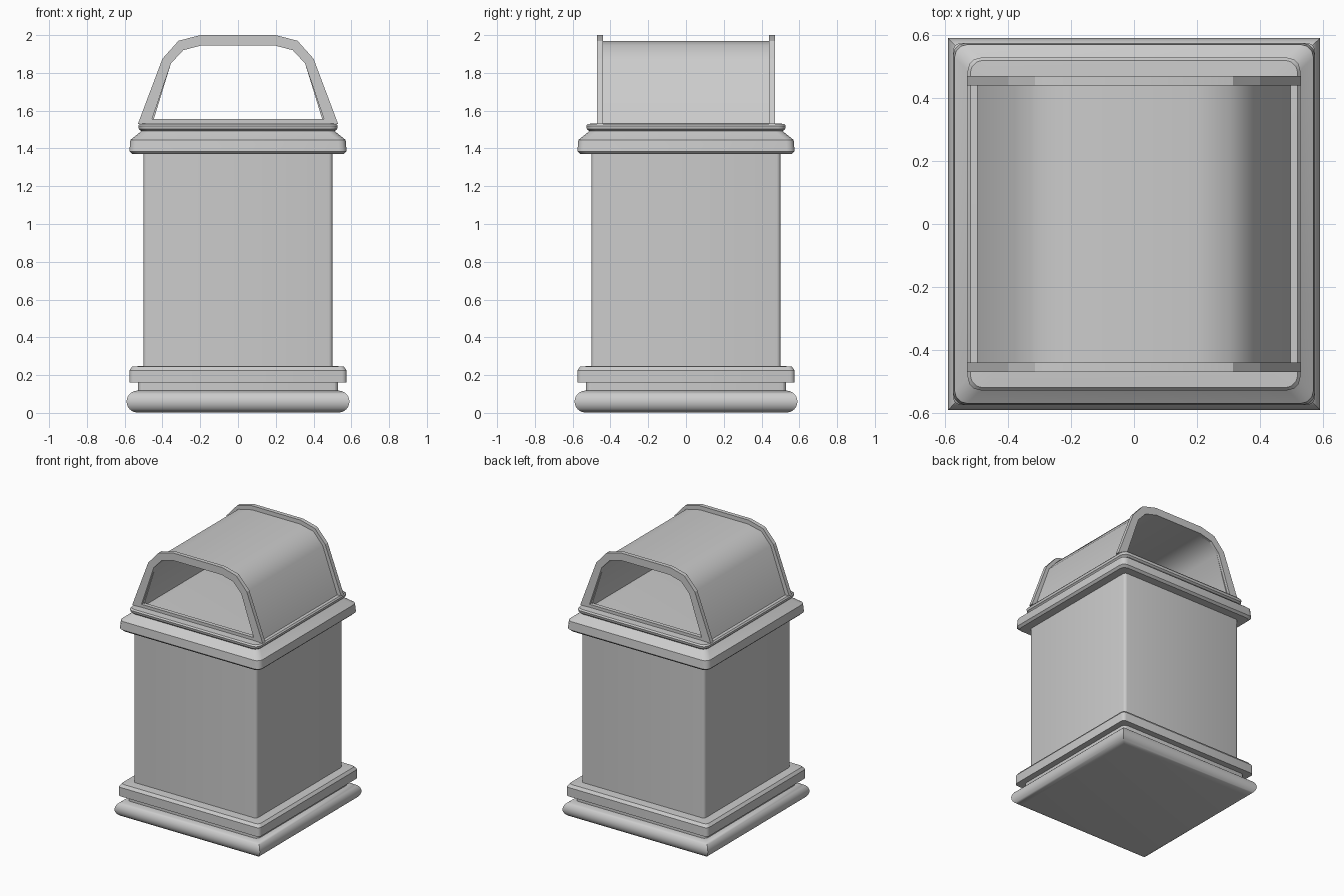
import bpy
import bmesh
import math

old = bpy.data.objects.get("Cube")
if old:
    bpy.data.objects.remove(old, do_unlink=True)

grey = bpy.data.materials.new("metal_grey")
grey.use_nodes = True
colour = (0.6, 0.6, 0.6, 1)
grey.diffuse_color = colour
grey.node_tree.nodes["Principled BSDF"].inputs["Base Color"].default_value = colour


def finish(name, bm, angle):
    bmesh.ops.recalc_face_normals(bm, faces=bm.faces)
    mesh = bpy.data.meshes.new(name)
    bm.to_mesh(mesh)
    bm.free()
    mesh.materials.append(grey)
    obj = bpy.data.objects.new(name, mesh)
    bpy.context.collection.objects.link(obj)
    bpy.ops.object.select_all(action="DESELECT")
    obj.select_set(True)
    bpy.context.view_layer.objects.active = obj
    bpy.ops.object.shade_smooth_by_angle(angle=math.radians(angle))
    return obj


def square_ring(half, radius, z, steps=3):
    """Square outline with rounded corners; zero radius gives mitred corners."""
    if not radius:
        return [(sx * half, sy * half, z) for sx, sy in ((1, 1), (-1, 1), (-1, -1), (1, -1))]
    points = []
    for quarter in range(4):
        mid = math.radians(45 + 90 * quarter)
        cx = math.copysign(half - radius, math.cos(mid))
        cy = math.copysign(half - radius, math.sin(mid))
        for i in range(steps + 1):
            a = math.radians(90 * (quarter + i / steps))
            points.append((cx + radius * math.cos(a), cy + radius * math.sin(a), z))
    return points


def square_tier(name, profile, radius, angle=30):
    """Stack square outlines along a (half width, height) profile, capped."""
    bm = bmesh.new()
    rings = [[bm.verts.new(p) for p in square_ring(h, radius, z)] for h, z in profile]
    for a, b in zip(rings, rings[1:]):
        for i in range(len(a)):
            j = (i + 1) % len(a)
            bm.faces.new((a[i], a[j], b[j], b[i]))
    bm.faces.new(rings[0])
    bm.faces.new(rings[-1])
    return finish(name, bm, angle)


def arch_band(name, outer, inner, y0, y1, closed, angle):
    """Extrude the band between two matching outlines along y."""
    bm = bmesh.new()
    layers = [[[bm.verts.new((x, y, z)) for x, z in line] for line in (outer, inner)]
              for y in (y0, y1)]
    (fo, fi), (bo, bi) = layers
    strips = [(fo, fi), (fi, bi), (bi, bo), (bo, fo)]
    count = len(outer)
    for a, b in strips:
        for i in range(count if closed else count - 1):
            j = (i + 1) % count
            bm.faces.new((a[i], a[j], b[j], b[i]))
    if not closed:
        for i in (0, -1):
            bm.faces.new((fo[i], fi[i], bi[i], bo[i]))
    return finish(name, bm, angle)


def mirrored(half):
    return half + [(-x, z) for x, z in reversed(half)]


# Rounded foot
r = 0.058
foot = [(0.532 + r * math.cos(t), r + 0.002 + r * math.sin(t))
        for t in (math.radians(-90 + 15 * i) for i in range(13))]
square_tier("foot", foot, 0, 35)

# Recessed neck, plinth and body
square_tier("foot_neck", [(0.53, 0.11), (0.53, 0.17)], 0.03)
square_tier("plinth", [(0.575, 0.16), (0.575, 0.225), (0.56, 0.245), (0.49, 0.25)], 0.025)
square_tier("body", [(0.5, 0.2), (0.5, 1.4)], 0.02, 40)

# Cap collar and lid lip
square_tier("cap_collar", [(0.5, 1.37), (0.56, 1.37), (0.575, 1.385), (0.57, 1.445),
                           (0.52, 1.485), (0.505, 1.5)], 0.04)
square_tier("lid_lip", [(0.505, 1.485), (0.525, 1.503), (0.528, 1.52),
                        (0.52, 1.53), (0.44, 1.535)], 0.04)

# Open-ended hood with a frame at each end
outer = mirrored([(0.53, 1.53), (0.4, 1.875), (0.315, 1.97), (0.2, 2.0)])
inner = mirrored([(0.455, 1.555), (0.355, 1.85), (0.29, 1.92), (0.195, 1.945)])
shell = mirrored([(0.5, 1.525), (0.38, 1.86), (0.305, 1.945), (0.195, 1.97)])
lining = mirrored([(0.455, 1.525), (0.355, 1.85), (0.29, 1.92), (0.195, 1.945)])
arch_band("hood_shell", shell, lining, -0.45, 0.45, False, 40)
for label, side in (("front", -1), ("back", 1)):
    arch_band(label + "_hood_frame", outer, inner, side * 0.44, side * 0.47, True, 20)
